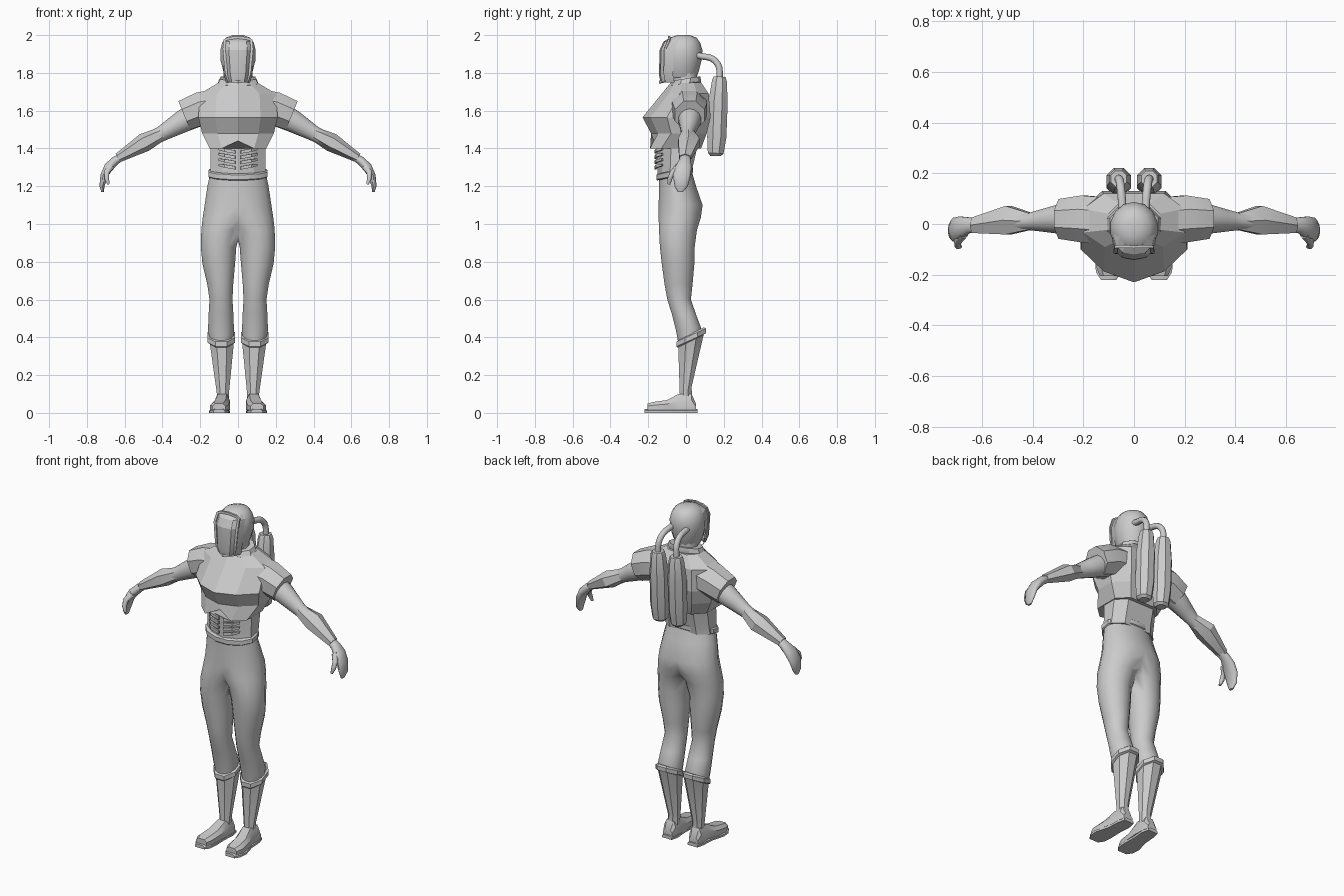
import bpy, bmesh, math
from mathutils import Vector

cube = bpy.data.objects.get("Cube")
if cube:
    bpy.data.objects.remove(cube, do_unlink=True)

# One plain grey for the whole figure
grey = bpy.data.materials.new("plain grey")
grey.use_nodes = True
colour = (0.6, 0.6, 0.6, 1)
grey.diffuse_color = colour
grey.node_tree.nodes["Principled BSDF"].inputs["Base Color"].default_value = colour


def loft(name, rings, angle=30, mirror=False, bisect=False, closed=True):
    """Skin a list of equally long point rings into one object."""
    bm = bmesh.new()
    rows = [[bm.verts.new(p) for p in ring] for ring in rings]
    count = len(rows[0])
    for low, high in zip(rows, rows[1:]):
        for i in range(count if closed else count - 1):
            j = (i + 1) % count
            bm.faces.new((low[i], low[j], high[j], high[i]))
    if closed:
        bm.faces.new(rows[0][::-1])
        bm.faces.new(rows[-1])
    bmesh.ops.recalc_face_normals(bm, faces=bm.faces)
    mesh = bpy.data.meshes.new(name)
    bm.to_mesh(mesh)
    bm.free()
    mesh.materials.append(grey)
    obj = bpy.data.objects.new(name, mesh)
    bpy.context.collection.objects.link(obj)
    if mirror:
        mod = obj.modifiers.new("mirror", "MIRROR")
        mod.use_bisect_axis[0] = bisect
    bpy.ops.object.select_all(action="DESELECT")
    obj.select_set(True)
    bpy.context.view_layer.objects.active = obj
    bpy.ops.object.shade_smooth_by_angle(angle=math.radians(angle))
    return obj


def oval(centre, u, v, sides, turn=0.5):
    """Ring of points round a centre, spanned by two radius vectors."""
    steps = [math.tau * (i + turn) / sides for i in range(sides)]
    return [Vector(centre) + u * math.cos(a) + v * math.sin(a) for a in steps]


def stack(name, stations, sides, tilt=0, **kw):
    """Level rings: x, front y, back y, z, half width."""
    rings = [oval((x, (front + back) / 2, z), Vector((w, 0, 0)),
                  Vector((0, (back - front) / 2, tilt)), sides)
             for x, front, back, z, w in stations]
    return loft(name, rings, **kw)


def limb(name, stations, across, sides, mirror=True, **kw):
    """Rings square to a path: x, y, z, radius across, other radius."""
    points = [Vector(s[:3]) for s in stations]
    across = Vector(across)
    rings = []
    for i, (p, s) in enumerate(zip(points, stations)):
        tangent = points[min(i + 1, len(points) - 1)] - points[max(i - 1, 0)]
        normal = tangent.cross(across).normalized()
        rings.append(oval(p, across * s[3], normal * s[4], sides))
    return loft(name, rings, mirror=mirror, **kw)


def torso(name, levels):
    """Angular body shell: z, half width, front y, back y, corner flare, centre lift."""
    rings = []
    for z, w, front, back, flare, lift in levels:
        d = back - front
        half = [(w * .57, front + d * .12 - flare, z),
                (w, front + d * .36 - flare, z),
                (w, front + d * .75, z), (w * .6, back, z)]
        other = [(-x, y, h) for x, y, h in reversed(half)]
        rings.append([(0, front, z + lift)] + half + [(0, back, z)] + other)
    return loft(name, rings, angle=12)


X, Y = (1, 0, 0), (0, 1, 0)

# Chest armour, abdomen and belt
torso("chest_armour", [
    (1.4, .15, -.17, .08, .05, .04), (1.48, .19, -.185, .11, 0, 0),
    (1.565, .21, -.23, .13, 0, 0), (1.69, .2, -.12, .12, 0, .01),
    (1.75, .1, -.08, .08, 0, 0)])
torso("abdomen", [(1.26, .15, -.15, .03, 0, 0), (1.3, .145, -.15, .035, 0, 0),
                  (1.45, .145, -.16, .07, 0, 0)])
for i in range(4):
    z = 1.305 + i * .028
    limb("abdomen_rib", [(.1, -.125, z + .008, .008, .008),
                         (.07, -.153, z + .002, .012, .009),
                         (.015, -.162, z - .008, .012, .007)], (0, 0, 1), 4)
stack("belt", [(0, -.155, .035, 1.25, .155), (0, -.16, .04, 1.255, .163),
               (0, -.16, .04, 1.28, .163), (0, -.155, .035, 1.285, .155)],
      12, tilt=.02)

# Shoulder caps, arms and hands
limb("shoulder_caps", [(.08, .01, 1.63, .1, .1), (.2, .02, 1.61, .1, .095),
                       (.285, .02, 1.575, .085, .088)], Y, 8)
limb("upper_arms", [(.2, .02, 1.59, .06, .07), (.29, .02, 1.545, .06, .06),
                    (.35, .015, 1.51, .047, .05), (.41, .01, 1.475, .035, .04),
                    (.46, .01, 1.45, .04, .04)], Y, 14, angle=50)
limb("forearm_guards", [(.4, .01, 1.48, .035, .036), (.495, .015, 1.432, .065, .05),
                        (.635, -.005, 1.35, .035, .025)], Y, 6)
limb("hands", [(.61, -.005, 1.36, .026, .02), (.65, -.005, 1.335, .032, .024),
               (.685, -.015, 1.3, .046, .026), (.71, -.022, 1.255, .048, .02),
               (.72, -.025, 1.2, .036, .014), (.717, -.03, 1.17, .015, .007)],
     Y, 12, angle=50)
limb("thumbs", [(.67, -.04, 1.31, .018, .02), (.695, -.07, 1.275, .016, .016),
                (.695, -.085, 1.24, .014, .013), (.685, -.09, 1.21, .007, .007)],
     Y, 8, angle=50)

# Trousers: two legs growing out of one hip ring
stack("trousers", [
    (0, -.145, .035, 1.27, .15), (0, -.145, .055, 1.2, .165),
    (.015, -.147, .09, 1.1, .165), (.05, -.147, .08, 1.03, .14),
    (.088, -.145, .06, .97, .108), (.103, -.14, .048, .88, .096),
    (.102, -.13, .046, .79, .088), (.094, -.115, .036, .68, .07),
    (.09, -.1, .027, .6, .062), (.09, -.075, .055, .52, .067),
    (.09, -.055, .085, .44, .07), (.088, -.04, .08, .36, .06)],
      16, mirror=True, bisect=True, angle=50)

# Boots: slanted cuff, faceted shaft, foot and sole
stack("boot_cuffs", [(.088, -.05, .1, .38, .068), (.088, -.057, .113, .387, .079),
                     (.088, -.057, .113, .412, .079), (.088, -.05, .1, .418, .068)],
      8, tilt=.038, mirror=True)
stack("boot_shafts", [(.08, -.04, .035, .06, .036), (.08, -.035, .032, .11, .034),
                      (.086, -.047, .1, .39, .07)], 8, tilt=.03, mirror=True)


def slice_y(x, y, w, low, high):
    """Upright six-sided section across a foot."""
    mid = low + (high - low) * .6
    return [(x + sx * w, y, z) for sx, z in
            ((-1, low), (1, low), (1, mid), (.6, high), (-.6, high), (-1, mid))]


loft("feet", [slice_y(.085, .052, .03, .015, .05), slice_y(.085, .03, .038, .015, .1),
              slice_y(.083, -.04, .04, .015, .1), slice_y(.094, -.1, .046, .015, .068),
              slice_y(.1, -.17, .048, .015, .058), slice_y(.1, -.205, .034, .015, .05)],
     mirror=True)
loft("soles", [slice_y(x, y, w, 0, .02) for x, y, w in (
    (.085, .06, .032), (.085, .02, .042), (.09, -.06, .042),
    (.1, -.14, .054), (.1, -.19, .05), (.1, -.22, .03))], mirror=True)

# Neck, collar and helmet
stack("neck", [(0, -.07, .07, 1.7, .08), (0, -.065, .06, 1.76, .066),
               (0, -.06, .06, 1.83, .07)], 12, angle=50)
stack("collar", [(0, -.08, .075, 1.725, .1), (0, -.088, .08, 1.745, .112),
                 (0, -.075, .075, 1.77, .1)], 10, tilt=.012)
stack("helmet", [(0, -.1, .055, 1.775, .065), (0, -.115, .068, 1.81, .08),
                 (0, -.12, .083, 1.87, .096), (0, -.12, .087, 1.92, .096),
                 (0, -.11, .075, 1.96, .086), (0, -.085, .055, 1.987, .064),
                 (0, -.045, .02, 2, .03)], 14, angle=40)

# Face plate wrapping the helmet front, with a raised rim
plate = [(1.75, .05, -.135), (1.79, .062, -.143), (1.92, .074, -.14),
         (1.965, .07, -.12), (1.985, .055, -.09)]
loft("face_plate", [[(0, y, z), (w * .65, y + .008, z), (w, y + .035, z),
                     (w + .012, y + .075, z - .005)] for z, w, y in plate],
     mirror=True, closed=False, angle=20)
outline = [(0, -.137, 1.752)]
outline += [(w, y + .03, z + .008) for z, w, y in plate[:-1]]
outline += [(.052, -.088, 1.982), (0, -.09, 1.988)]
limb("face_plate_rim", [(*p, .008, .01) for p in outline], Y, 4)

# Twin back tanks with hoses into the helmet
limb("tanks", [(.06, .157, 1.36, .03, .03), (.06, .157, 1.375, .045, .045),
               (.06, .163, 1.46, .053, .055), (.06, .17, 1.65, .053, .055),
               (.06, .177, 1.76, .042, .042), (.06, .178, 1.78, .034, .034)], X, 8)
hose = [(.06, .178, 1.76)]
for i in range(7):
    a = math.pi / 2 * i / 6
    hose.append((.06 - .012 * i / 6, .1 + .078 * math.cos(a), 1.81 + .075 * math.sin(a)))
hose.append((.045, .04, 1.895))
limb("hoses", [(*p, .017, .017) for p in hose], X, 10, angle=50)
